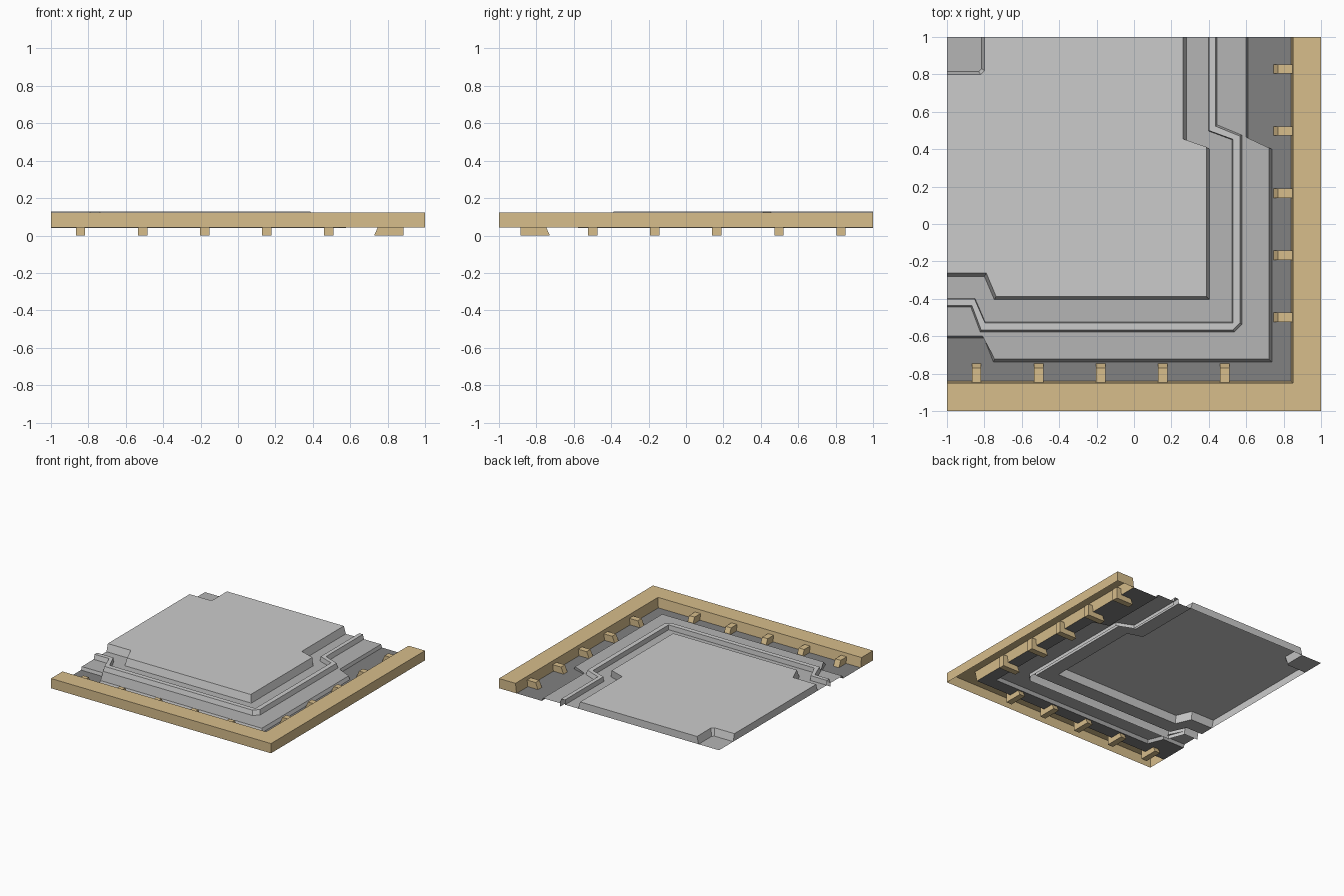
import bpy, bmesh

if "Cube" in bpy.data.objects:
    bpy.data.objects.remove(bpy.data.objects["Cube"])


def material(name, rgb):
    m = bpy.data.materials.new(name)
    m.diffuse_color = (*rgb, 1)
    m.use_nodes = True
    m.node_tree.nodes["Principled BSDF"].inputs["Base Color"].default_value = m.diffuse_color
    return m


light = material("light_grey", (0.60, 0.60, 0.60))
mid = material("mid_grey", (0.46, 0.46, 0.46))
dark = material("dark_grey", (0.22, 0.22, 0.22))
wood = material("ochre", (0.68, 0.51, 0.26))


def build(name, faces, mat):
    """Make one object from faces given as point lists, welding shared points."""
    bm = bmesh.new()
    for pts in faces:
        bm.faces.new([bm.verts.new(p) for p in pts])
    bmesh.ops.remove_doubles(bm, verts=bm.verts, dist=0.0005)
    bmesh.ops.recalc_face_normals(bm, faces=bm.faces)
    # open sheets should face up
    if sum(f.normal.z * f.calc_area() for f in bm.faces) < -0.001:
        bmesh.ops.reverse_faces(bm, faces=bm.faces)
    me = bpy.data.meshes.new(name)
    bm.to_mesh(me)
    bm.free()
    me.materials.append(mat)
    ob = bpy.data.objects.new(name, me)
    bpy.context.collection.objects.link(ob)
    return ob


def outline(t, s, ya, yb, xc, xd, z, c=0.0):
    """Stepped L-shaped line: offset s in the middle, t at both tile edges."""
    return [(t, 1, z), (t, ya, z), (s, yb, z), (s, c - s, z), (s - c, -s, z),
            (xc, -s, z), (xd, -t, z), (-1, -t, z)]


def at_height(line, z):
    return [(x, y, z) for x, y, _ in line]


def bridge(*lines):
    return [[a[i], a[i + 1], b[i + 1], b[i]]
            for a, b in zip(lines, lines[1:]) for i in range(len(a) - 1)]


TOP, BASE, FLOOR = 0.128, 0.068, 0.043

# raised centre slab: top, stepped walls, closed tile edges
slab_top = outline(.262, .387, .455, .412, -.737, -.79, TOP)
slab_foot = outline(.280, .404, .440, .400, -.747, -.80, BASE)
notch_top = [(-1, .80, TOP), (-.82, .80, TOP), (-.80, .82, TOP), (-.80, 1, TOP)]
notch_foot = [(-1, .815, BASE), (-.83, .815, BASE), (-.815, .83, BASE), (-.815, 1, BASE)]
slab = bridge(slab_top, slab_foot) + bridge(notch_top, notch_foot)
slab.append(slab_top[:4] + slab_top[5:] + notch_top)
slab.append([slab_top[0], slab_foot[0], notch_foot[-1], notch_top[-1]])
slab.append([slab_top[-1], slab_foot[-1], notch_foot[0], notch_top[0]])
build("centre_slab", slab, light)
build("notch_floor", [notch_foot + [(-1, 1, BASE)]], mid)

# ledge between slab and ridge
ridge_in = outline(.398, .525, .497, .450, -.795, -.85, BASE)
build("inner_ledge", bridge(slab_foot, ridge_in), mid)

# hollow ridge with a skirt below
ridge_a = outline(.402, .528, .499, .453, -.797, -.852, .106)
ridge_b = outline(.435, .567, .523, .470, -.817, -.867, .106, .04)
ridge_out = outline(.445, .577, .530, .475, -.822, -.872, BASE, .04)
build("ridge", bridge(ridge_in, ridge_a, ridge_b, ridge_out, at_height(ridge_out, .04)), light)

# outer ledge with its small step down to the floor
ledge_edge = outline(.600, .722, .447, .407, -.745, -.795, BASE)
ledge_foot = outline(.610, .737, .440, .400, -.752, -.802, FLOOR)
build("outer_ledge", bridge(ridge_out, ledge_edge, ledge_foot), mid)

# dark gutter floor
floor_edge = outline(.84, .84, .44, .40, -.752, -.802, FLOOR)
build("gutter_floor", bridge(ledge_foot, floor_edge), dark)

# L-shaped rim, open underneath, capped at both ends
rim = [[(k, 1, z), (k, -k, z), (-1, -k, z)]
       for k, z in [(.84, FLOOR), (.85, .123), (1, .123), (1, FLOOR)]]
build("rim", bridge(*rim) + [[l[0] for l in rim], [l[-1] for l in rim]], wood)

# wedge brackets passing through the floor under the rim
profile = [(.728, 0), (.77, .095), (.885, .095), (.885, 0)]
for i in range(5):
    c = -.842 + .332 * i
    for side in ("front", "right"):
        ends = []
        for w in (c - .025, c + .025):
            ends.append([(w, -d, z) if side == "front" else (d, -w - .013, z)
                         for d, z in profile])
        a, b = ends
        build(f"{side}_bracket_{i + 1}", bridge(a + a[:1], b + b[:1]) + [a, b], wood)
